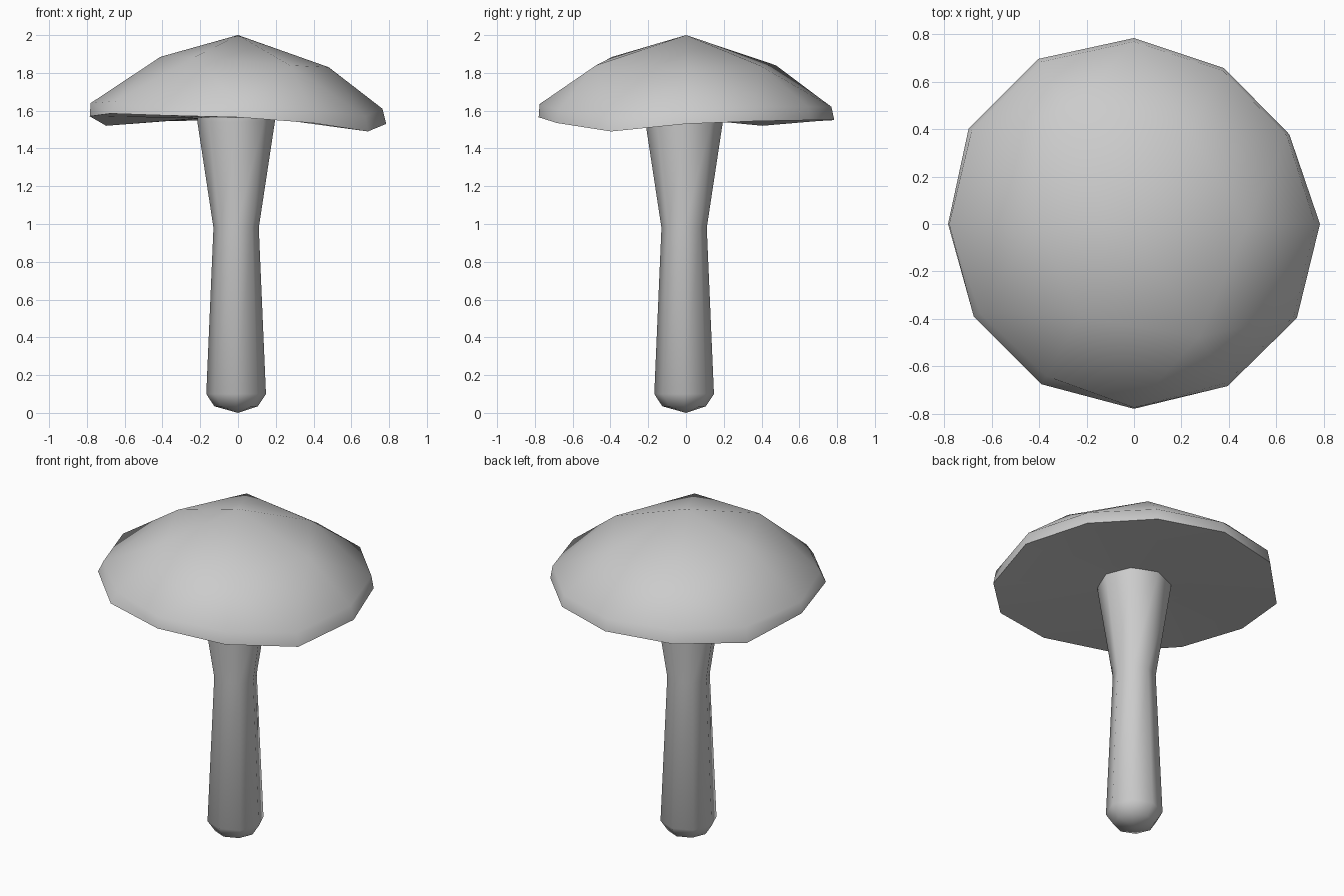
import bpy, bmesh
from math import cos, sin, radians

if "Cube" in bpy.data.objects:
    bpy.data.objects.remove(bpy.data.objects["Cube"], do_unlink=True)

# One plain grey for the whole model
grey = bpy.data.materials.new("grey")
grey.use_nodes = True
grey.diffuse_color = (0.6, 0.6, 0.6, 1)
grey.node_tree.nodes["Principled BSDF"].inputs["Base Color"].default_value = (0.6, 0.6, 0.6, 1)


def ring(bm, radii, heights, cx=0, cy=0):
    """Add a loop of vertices, one for each radius and height."""
    step = 360 / len(radii)
    return [bm.verts.new((cx + r * cos(radians(i * step)), cy + r * sin(radians(i * step)), z))
            for i, (r, z) in enumerate(zip(radii, heights))]


def bridge(bm, a, b):
    """Join two equal loops with quads."""
    n = len(a)
    for i in range(n):
        j = (i + 1) % n
        bm.faces.new((a[i], a[j], b[j], b[i]))


def fan(bm, loop, tip):
    """Close a loop to a point."""
    v = bm.verts.new(tip)
    for i in range(len(loop)):
        bm.faces.new((loop[i - 1], loop[i], v))


def finish(bm, name, angle):
    bmesh.ops.recalc_face_normals(bm, faces=bm.faces)
    mesh = bpy.data.meshes.new(name)
    bm.to_mesh(mesh)
    bm.free()
    obj = bpy.data.objects.new(name, mesh)
    bpy.context.collection.objects.link(obj)
    mesh.materials.append(grey)
    bpy.ops.object.select_all(action="DESELECT")
    obj.select_set(True)
    bpy.context.view_layer.objects.active = obj
    bpy.ops.object.shade_smooth_by_angle(angle=radians(angle))


# Cap: six-point crown, wavy twelve-point rim with a thin lip, hollow underside
bm = bmesh.new()
rim_r = [.785, .757, .76, .785, .805, .806, .785, .781, .781, .78, .79, .794]
rim_z = [1.53, 1.545, 1.55, 1.55, 1.545, 1.52, 1.57, 1.585, 1.575, 1.565, 1.535, 1.49]
lip_h = [.08, .075, .07, .07, .08, .09, .07, .065, .06, .07, .07, .08]
lip_in = [.02, .012, .012, .015, .015, .015, .005, .03, .04, .005, .015, .015]

crown = ring(bm, [.48, .45, .55, .41, .45, .55], [1.83, 1.84, 1.84, 1.885, 1.885, 1.84])
lip = ring(bm, [r - d for r, d in zip(rim_r, lip_in)], [z + h for z, h in zip(rim_z, lip_h)])
rim = ring(bm, rim_r, rim_z)
gills = ring(bm, [.2] * 12, [1.56] * 12)

fan(bm, crown, (0, 0, 2))
for i in range(6):
    here, after = crown[i], crown[(i + 1) % 6]
    middle = lip[2 * i + 1]
    bm.faces.new((here, lip[2 * i], middle))
    bm.faces.new((here, middle, after))
    bm.faces.new((after, middle, lip[(2 * i + 2) % 12]))
bridge(bm, lip, rim)
bridge(bm, rim, gills)
fan(bm, gills, (0, 0, 1.57))
finish(bm, "cap", 80)

# Stem: eight sides, waisted, flaring into the cap, with a blunt pointed foot
bm = bmesh.new()
profile = [(.115, .035), (.158, .1), (.12, .98), (.205, 1.54), (.205, 1.57)]
loops = [ring(bm, [r] * 8, [z] * 8, -.01, -.01) for r, z in profile]
for low, high in zip(loops, loops[1:]):
    bridge(bm, low, high)
fan(bm, loops[0], (0, 0, 0))
bm.faces.new(loops[-1])
finish(bm, "stem", 80)
